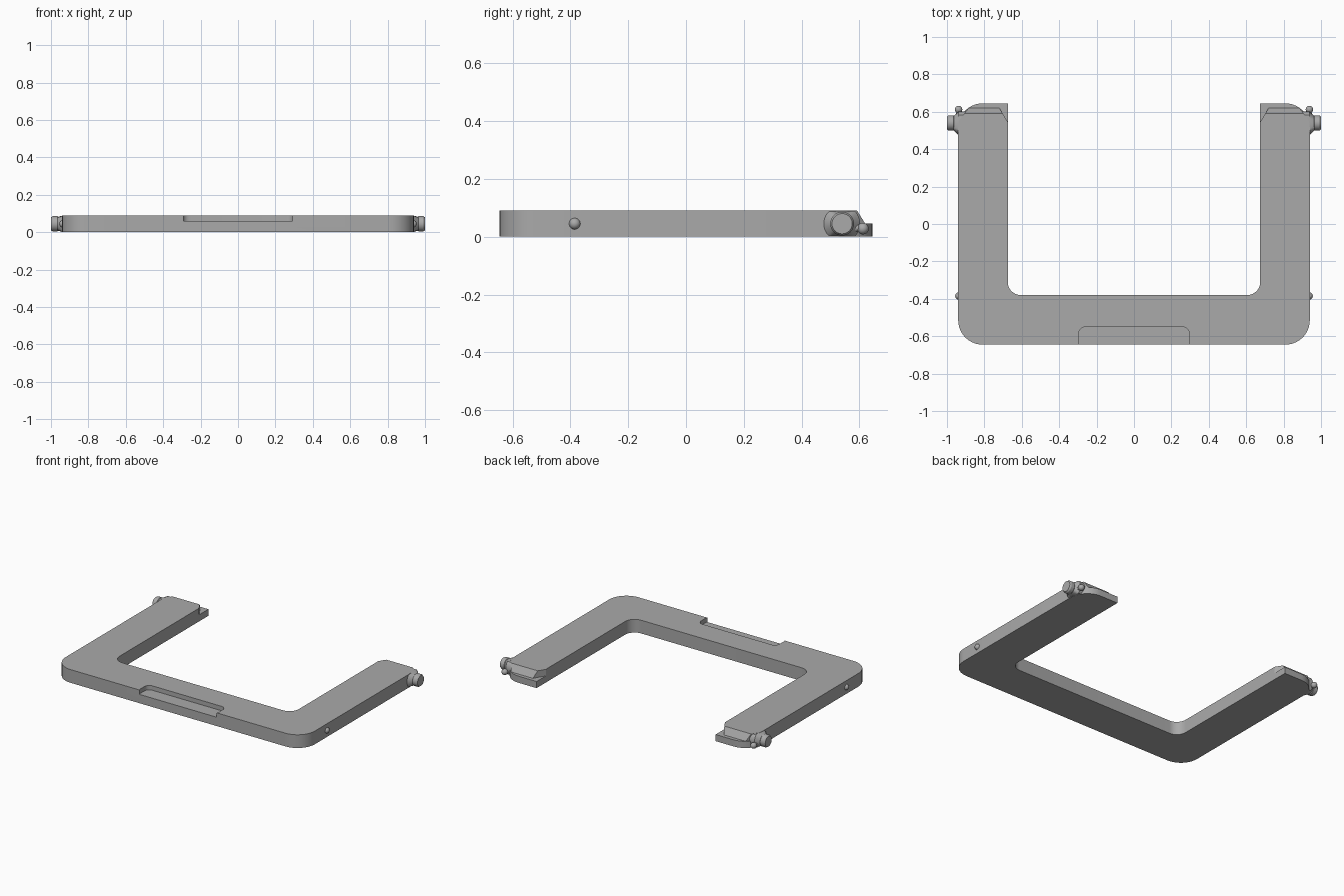
import bpy, bmesh, math
from mathutils import Vector

if "Cube" in bpy.data.objects:
    bpy.data.objects.remove(bpy.data.objects["Cube"], do_unlink=True)

HEIGHT = 0.09
LIP = 0.045
OUT_X, IN_X, END_Y, BAR_Y = 0.94, 0.675, 0.645, -0.38

# One grey material for the whole model
grey = bpy.data.materials.new("grey_metal")
grey.use_nodes = True
colour = (0.4, 0.4, 0.4, 1)
grey.diffuse_color = colour
grey.node_tree.nodes["Principled BSDF"].inputs["Base Color"].default_value = colour


def make_object(name, bm):
    bmesh.ops.recalc_face_normals(bm, faces=bm.faces)
    mesh = bpy.data.meshes.new(name)
    bm.to_mesh(mesh)
    bm.free()
    mesh.materials.append(grey)
    obj = bpy.data.objects.new(name, mesh)
    bpy.context.collection.objects.link(obj)
    return obj


def prism(name, points, offset):
    """Extrude a flat 3D outline along an offset."""
    bm = bmesh.new()
    face = bm.faces.new([bm.verts.new(p) for p in points])
    top = bmesh.ops.extrude_face_region(bm, geom=[face])["geom"]
    verts = [v for v in top if isinstance(v, bmesh.types.BMVert)]
    bmesh.ops.translate(bm, verts=verts, vec=offset)
    return make_object(name, bm)


def rounded(corners, steps=10):
    """Round each (x, y, radius) corner of a right-angled outline."""
    out = []
    for i, (x, y, r) in enumerate(corners):
        p = Vector((x, y))
        if r == 0:
            out.append(p)
            continue
        a = (Vector(corners[i - 1][:2]) - p).normalized() * r
        b = (Vector(corners[(i + 1) % len(corners)][:2]) - p).normalized() * r
        for k in range(steps + 1):
            t = k / steps * math.pi / 2
            out.append(p + a * (1 - math.sin(t)) + b * (1 - math.cos(t)))
    return out


def cut(target, cutter):
    cutter.hide_render = True
    mod = target.modifiers.new("cut", "BOOLEAN")
    mod.operation = "DIFFERENCE"
    mod.solver = "EXACT"
    mod.object = cutter
    bpy.context.view_layer.objects.active = target
    bpy.ops.object.modifier_apply(modifier=mod.name)
    bpy.data.objects.remove(cutter, do_unlink=True)


def smooth(obj):
    bpy.ops.object.select_all(action="DESELECT")
    obj.select_set(True)
    bpy.context.view_layer.objects.active = obj
    bpy.ops.object.shade_smooth_by_angle(angle=math.radians(25))


def lathe(name, profile, centre, axis, segments=40, z_range=None):
    """Spin (distance, radius) pairs about an axis through the centre."""
    axis = Vector(axis).normalized()
    side = axis.cross(Vector((0, 0, 1))).normalized()
    up = side.cross(axis)
    bm = bmesh.new()
    rings = []
    for d, r in profile:
        ring = []
        for k in range(segments):
            t = 2 * math.pi * k / segments
            p = Vector(centre) + axis * d + (side * math.cos(t) + up * math.sin(t)) * r
            if z_range:
                p.z = min(max(p.z, z_range[0]), z_range[1])
            ring.append(bm.verts.new(p))
        rings.append(ring)
    for a, b in zip(rings, rings[1:]):
        for k in range(segments):
            n = (k + 1) % segments
            bm.faces.new((a[k], a[n], b[n], b[k]))
    bm.faces.new(rings[0])
    bm.faces.new(rings[-1])
    obj = make_object(name, bm)
    smooth(obj)


def ball(name, centre, radius):
    bm = bmesh.new()
    bmesh.ops.create_uvsphere(bm, u_segments=24, v_segments=14, radius=radius)
    bmesh.ops.translate(bm, verts=bm.verts, vec=centre)
    smooth(make_object(name, bm))


# U-shaped frame
outline = rounded([
    (-OUT_X, -END_Y, 0.13), (OUT_X, -END_Y, 0.13), (OUT_X, END_Y, 0.13),
    (IN_X, END_Y, 0), (IN_X, BAR_Y, 0.07), (-IN_X, BAR_Y, 0.07),
    (-IN_X, END_Y, 0), (-OUT_X, END_Y, 0.13)])
frame = prism("frame", [(p.x, p.y, 0) for p in outline], (0, 0, HEIGHT))

# Shallow rounded recess at the front edge
recess = rounded([(-0.295, -0.665, 0.035), (0.295, -0.665, 0.035),
                  (0.295, -0.55, 0.035), (-0.295, -0.55, 0.035)], 6)
cut(frame, prism("recess_cutter", [(p.x, p.y, 0.06) for p in recess], (0, 0, 0.1)))

# Stepped arm tips: sloped end and chamfered corners above a thin lip
slope = [(0.62, LIP), (0.592, HEIGHT), (0.586, 0.1), (0.7, 0.1), (0.7, LIP)]
cut(frame, prism("slope_cutter", [(-1.1, y, z) for y, z in slope], (2.2, 0, 0)))
for s in (-1, 1):
    for edge, inner, far in ((IN_X, 0.72, 0.6), (OUT_X, 0.885, 1.0)):
        shape = [(edge, 0.545), (inner, 0.62), (inner, 0.7), (far, 0.7), (far, 0.545)]
        cut(frame, prism("corner_cutter", [(s * x, y, LIP) for x, y in shape], (0, 0, 0.1)))
smooth(frame)

# Side fittings, mirrored on both arms
for s, side in ((-1, "right"), (1, "left")):
    lathe(side + "_knob_flange", [(-0.04, 0.064), (0, 0.064), (0.03, 0.036)],
          (s * 0.937, 0.538, LIP), (s, 0, 0), z_range=(0.001, HEIGHT - 0.001))
    lathe(side + "_knob", [(0, 0.036), (0.006, 0.041), (0.03, 0.041), (0.04, 0.035)],
          (s * 0.96, 0.54, LIP), (s, 0, 0))
    lathe(side + "_latch_stem", [(0, 0.02), (0.05, 0.01)],
          (s * 0.938, 0.555, 0.03), (0, 1, 0), 20)
    ball(side + "_latch_ball", (s * 0.938, 0.612, 0.028), 0.02)
    ball(side + "_side_stud", (s * 0.936, -0.385, 0.045), 0.02)
